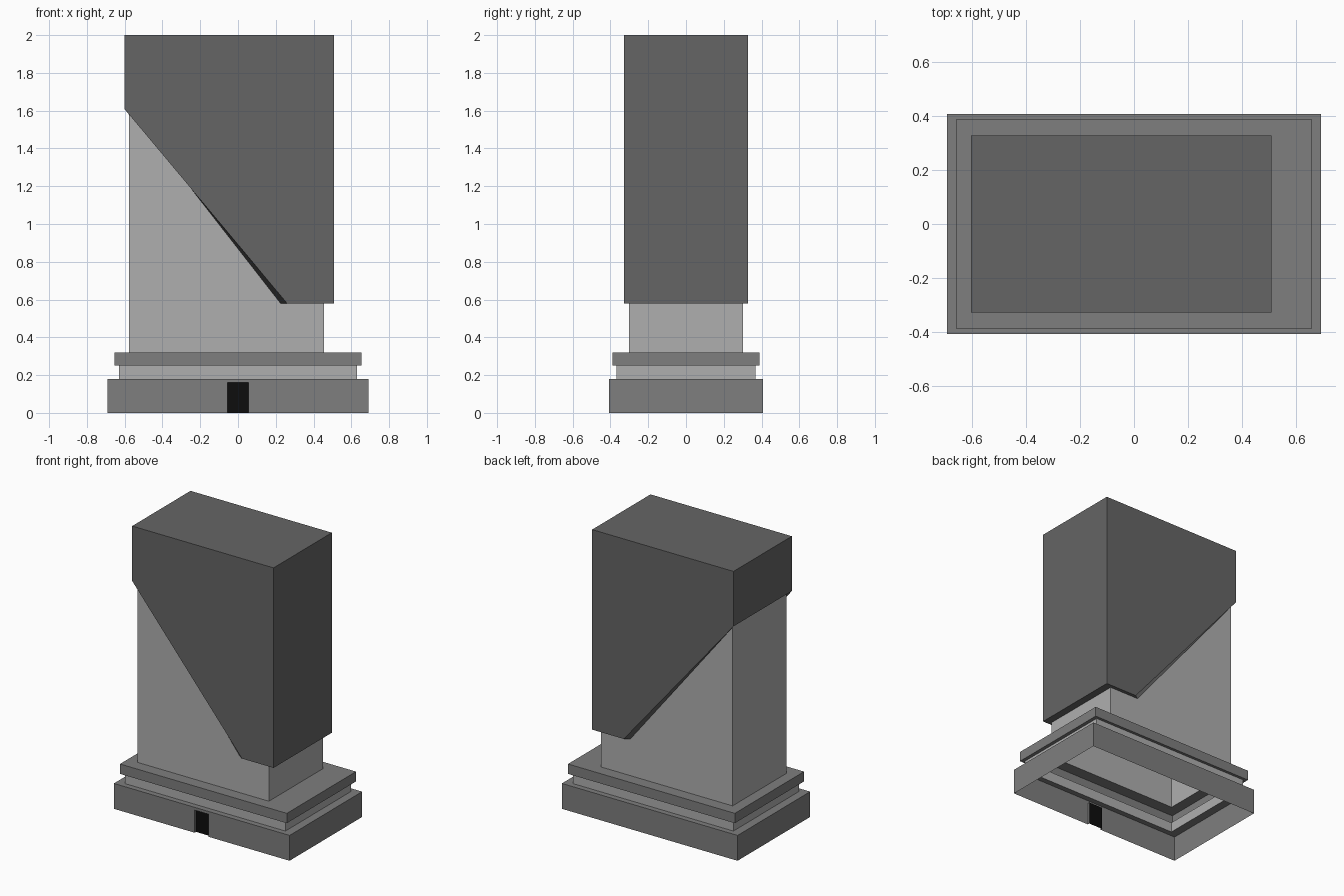
import bpy

if "Cube" in bpy.data.objects:
    bpy.data.objects.remove(bpy.data.objects["Cube"])


def material(name, v):
    m = bpy.data.materials.new(name)
    m.diffuse_color = (v, v, v, 1)
    m.use_nodes = True
    m.node_tree.nodes["Principled BSDF"].inputs["Base Color"].default_value = m.diffuse_color
    return m


LIGHT = material("light_grey", 0.43)
MID = material("mid_grey", 0.21)
DARK = material("dark_grey", 0.13)
BLACK = material("black", 0.004)


def add_object(name, verts, faces, mat):
    mesh = bpy.data.meshes.new(name)
    mesh.from_pydata(verts, [], faces)
    mesh.materials.append(mat)
    obj = bpy.data.objects.new(name, mesh)
    bpy.context.collection.objects.link(obj)
    return obj


def loop(profile, y):
    """Closed loop: front points left to right, then mirrored back."""
    return ([(x, -y, z) for x, z in profile] +
            [(x, y, z) for x, z in reversed(profile)])


def ring(x, y, z):
    return loop([(-x, z), (x, z)], y)


def shell(loops, closed_top=False, skip=()):
    """Bridge successive loops into an open shell."""
    n = len(loops[0])
    verts = [v for lp in loops for v in lp]
    faces = []
    for k in range(len(loops) - 1):
        for i in range(n):
            if (k, i) not in skip:
                a, b = k * n + i, k * n + (i + 1) % n
                faces.append((a, b, b + n, a + n))
    if closed_top:
        faces.append(tuple(range(len(verts) - n, len(verts))))
    return verts, faces


# plinth, open below, with a doorway in the front wall
PX, PY, PZ = 0.69, 0.407, 0.18
DX, DZ, DEPTH = 0.055, 0.16, 0.015
verts, faces = shell([ring(PX, PY, 0), ring(PX, PY, PZ), ring(0.63, 0.368, PZ)],
                     skip={(0, 0)})
s = len(verts)
door = [(-DX, 0), (-DX, DZ), (DX, DZ), (DX, 0)]
verts += [(x, -PY, z) for x, z in door]
verts += [(x, -PY + DEPTH, z) for x, z in door]
faces += [(0, s, s + 1, 4), (4, s + 1, s + 2, 5), (s + 3, 1, 5, s + 2)]
faces += [(s + i, s + i + 4, s + i + 5, s + i + 1) for i in range(3)]
add_object("plinth", verts, faces, MID)

# door panel at the back of the recess
y = -PY + DEPTH
add_object("door", [(x, y, z) for x, z in door], [(0, 3, 2, 1)], BLACK)

# recessed neck and projecting ledge
add_object("neck", *shell([ring(0.63, 0.368, 0.18), ring(0.63, 0.368, 0.25)]), LIGHT)
tower_foot = loop([(-0.578, 0.32), (0.455, 0.32)], 0.303)
add_object("ledge", *shell([ring(0.63, 0.368, 0.25), ring(0.655, 0.388, 0.25),
                            ring(0.655, 0.388, 0.32), tower_foot]), MID)

# tower rising to the slanted underside of the cap
tx = (-0.578, 0.225, 0.455)
heights = (1.61, 0.58, 0.58)
tower_top = loop(list(zip(tx, heights)), 0.303)
add_object("tower", *shell([loop([(x, 0.32) for x in tx], 0.303), tower_top]), LIGHT)

# overhanging cap with slanted lower edge
cx = (-0.602, 0.26, 0.508)
add_object("cap", *shell([tower_top, loop(list(zip(cx, heights)), 0.327),
                          loop([(x, 2.0) for x in cx], 0.327)], closed_top=True), DARK)
